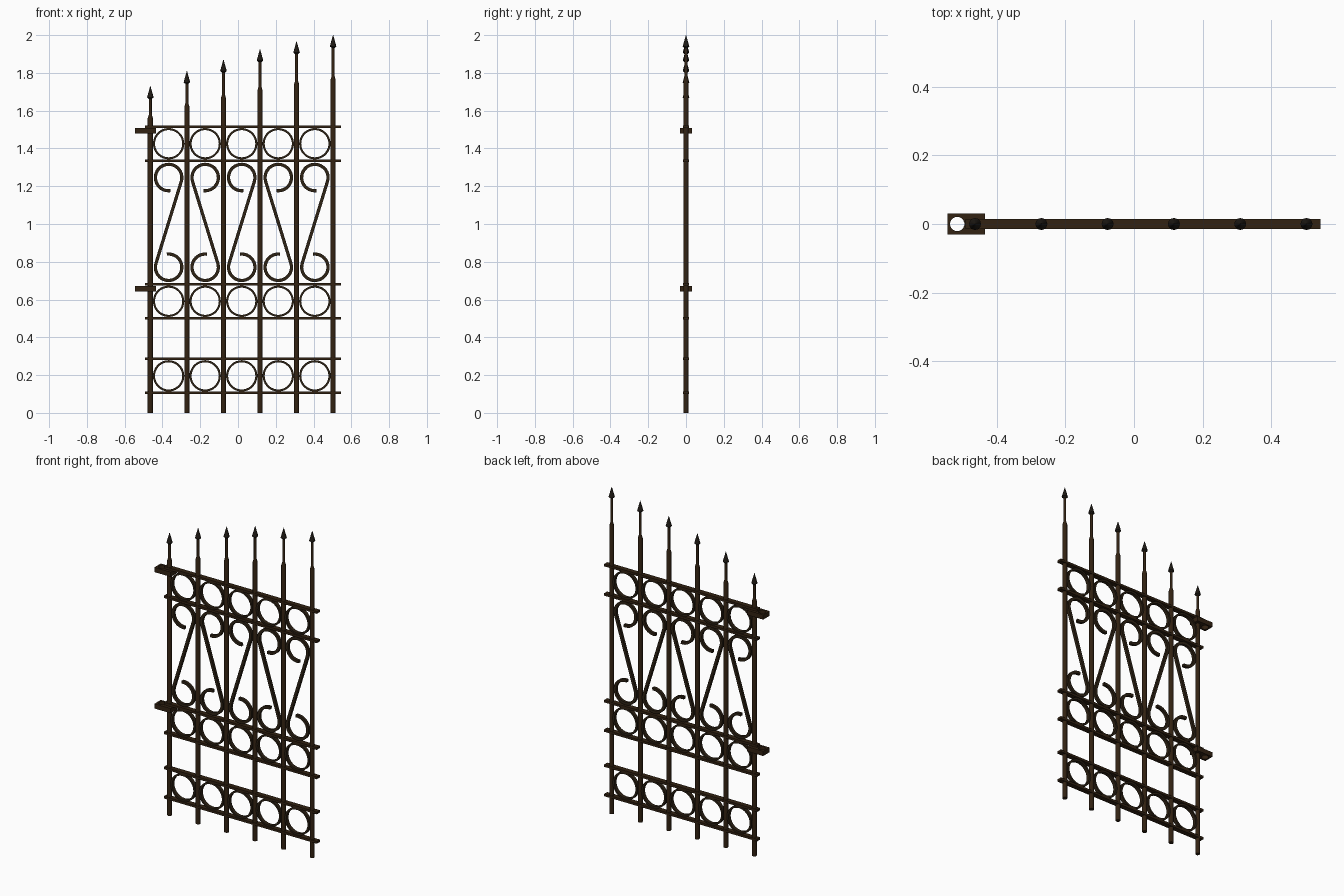
import bpy, bmesh, math
from mathutils import Vector

if "Cube" in bpy.data.objects:
    bpy.data.objects.remove(bpy.data.objects["Cube"])


def material(name, col):
    m = bpy.data.materials.new(name)
    m.diffuse_color = (*col, 1)
    m.use_nodes = True
    m.node_tree.nodes["Principled BSDF"].inputs["Base Color"].default_value = m.diffuse_color
    return m


BROWN = material("dark brown iron", (0.032, 0.016, 0.006))
BRONZE = material("dark bronze iron", (0.027, 0.016, 0.007))
BLACK = material("blackened iron", (0.013, 0.010, 0.007))

BARS = [-0.464 + 0.1935 * i for i in range(6)]
CELLS = [(a + b) / 2 for a, b in zip(BARS, BARS[1:])]
TOPS = [1.73, 1.81, 1.87, 1.925, 1.967, 2.0]


def finish(bm, name, mat, smooth=True):
    bmesh.ops.recalc_face_normals(bm, faces=bm.faces)
    me = bpy.data.meshes.new(name)
    bm.to_mesh(me)
    bm.free()
    me.materials.append(mat)
    ob = bpy.data.objects.new(name, me)
    bpy.context.collection.objects.link(ob)
    if smooth:
        bpy.ops.object.select_all(action='DESELECT')
        ob.select_set(True)
        bpy.context.view_layer.objects.active = ob
        bpy.ops.object.shade_smooth_by_angle(angle=math.radians(35))
    return ob


def lathe(name, x, profile, mat, sides=12):
    """Round part about a vertical axis from (radius, z) pairs."""
    bm = bmesh.new()
    rings = []
    for r, z in profile:
        rings.append([bm.verts.new((x + r * math.cos(2 * math.pi * k / sides),
                                    r * math.sin(2 * math.pi * k / sides), z))
                      for k in range(sides)])
    for a, b in zip(rings, rings[1:]):
        for k in range(sides):
            j = (k + 1) % sides
            bm.faces.new((a[k], a[j], b[j], b[k]))
    bm.faces.new(rings[0])
    bm.faces.new(rings[-1])
    return finish(bm, name, mat)


def band(name, pts, width, depth, mat, closed=False):
    """Rectangular strip that follows a path in the xz plane."""
    bm = bmesh.new()
    n = len(pts)
    secs = []
    for i, p in enumerate(pts):
        a = pts[(i - 1) % n] if closed or i else p
        b = pts[(i + 1) % n] if closed or i < n - 1 else p
        t = (b - a).normalized()
        nrm = Vector((-t.y, t.x)) * width / 2
        secs.append([bm.verts.new((p.x + s * nrm.x, y * depth / 2, p.y + s * nrm.y))
                     for s, y in ((1, 1), (1, -1), (-1, -1), (-1, 1))])
    for i in range(n if closed else n - 1):
        a, b = secs[i], secs[(i + 1) % n]
        for k in range(4):
            j = (k + 1) % 4
            bm.faces.new((a[k], a[j], b[j], b[k]))
    if not closed:
        bm.faces.new(secs[0])
        bm.faces.new(secs[-1])
    return finish(bm, name, mat)


def box(name, x0, x1, y, z0, z1, mat):
    bm = bmesh.new()
    bmesh.ops.create_cube(bm, size=1)
    for v in bm.verts:
        v.co = ((x0 + x1) / 2 + v.co.x * (x1 - x0), v.co.y * 2 * y,
                (z0 + z1) / 2 + v.co.z * (z1 - z0))
    return finish(bm, name, mat, False)


def arc(cx, cz, r, a0, a1, n):
    return [Vector((cx + r * math.cos(a0 + (a1 - a0) * k / n),
                    cz + r * math.sin(a0 + (a1 - a0) * k / n))) for k in range(n + 1)]


# upright bars, thin necks and spear tips
for i, (x, top) in enumerate(zip(BARS, TOPS)):
    neck = top - 0.15 - 0.25 * (top - 1.73)
    lathe(f"upright_bar_{i}", x, [(0.0138, 0), (0.0138, neck - 0.02), (0.008, neck),
                                  (0.008, top - 0.055)], BROWN)
    lathe(f"spear_tip_{i}", x, [(0.008, top - 0.068), (0.0175, top - 0.06),
                                (0.0008, top)], BLACK)

# horizontal rails
for i, z in enumerate((0.106, 0.286, 0.501, 0.681, 1.335, 1.515)):
    box(f"rail_{i}", -0.492, 0.545, 0.0152, z - 0.007, z + 0.007, BROWN)

# rings between the paired rails
for row, z in enumerate((0.196, 0.591, 1.425)):
    for i, x in enumerate(CELLS):
        band(f"ring_{row}_{i}", arc(x, z, 0.0775, 0, 2 * math.pi, 36)[:-1],
             0.011, 0.022, BRONZE, True)

# S scrolls, alternately mirrored
R, ZT, ZB = 0.070, 1.246, 0.771
tilt = math.asin(2 * R / (ZT - ZB))
upper = arc(0, ZT, R, math.radians(278), -tilt, 28)
mid = Vector((0, (ZT + ZB) / 2))
path = upper + [2 * mid - p for p in reversed(upper)]
for i, x in enumerate(CELLS):
    s = -1 if i % 2 else 1
    band(f"scroll_{i}", [Vector((x + s * p.x, p.y)) for p in path], 0.017, 0.017, BRONZE)

# hinge plates with a round pin hole
for i, z in enumerate((0.657, 1.493)):
    bm = bmesh.new()
    x0, x1, hy, hx, hr, n = -0.545, -0.435, 0.031, -0.516, 0.021, 16
    loops = []
    for zz in (z - 0.0145, z + 0.0145):
        hole, rim = [], []
        for k in range(n):
            a = 2 * math.pi * (k + 0.5) / n
            c, s = math.cos(a), math.sin(a)
            hole.append(bm.verts.new((hx + hr * c, hr * s, zz)))
            # rim point: project onto the plate outline, snapping to its corners
            if k in (1, 6, 9, 14):
                px, py = (x1 if c > 0 else x0), math.copysign(hy, s)
            else:
                px = x1 if c > 0.9 else x0 if c < -0.75 else hx + hr * c
                py = hr * s if (c > 0.9 or c < -0.75) else math.copysign(hy, s)
            rim.append(bm.verts.new((px, py, zz)))
        loops.append((hole, rim))
    (h0, r0), (h1, r1) = loops
    for k in range(n):
        j = (k + 1) % n
        for a, b in ((h0, r0), (r0, r1), (r1, h1), (h1, h0)):
            bm.faces.new((a[k], a[j], b[j], b[k]))
    finish(bm, f"hinge_plate_{i}", BROWN)
